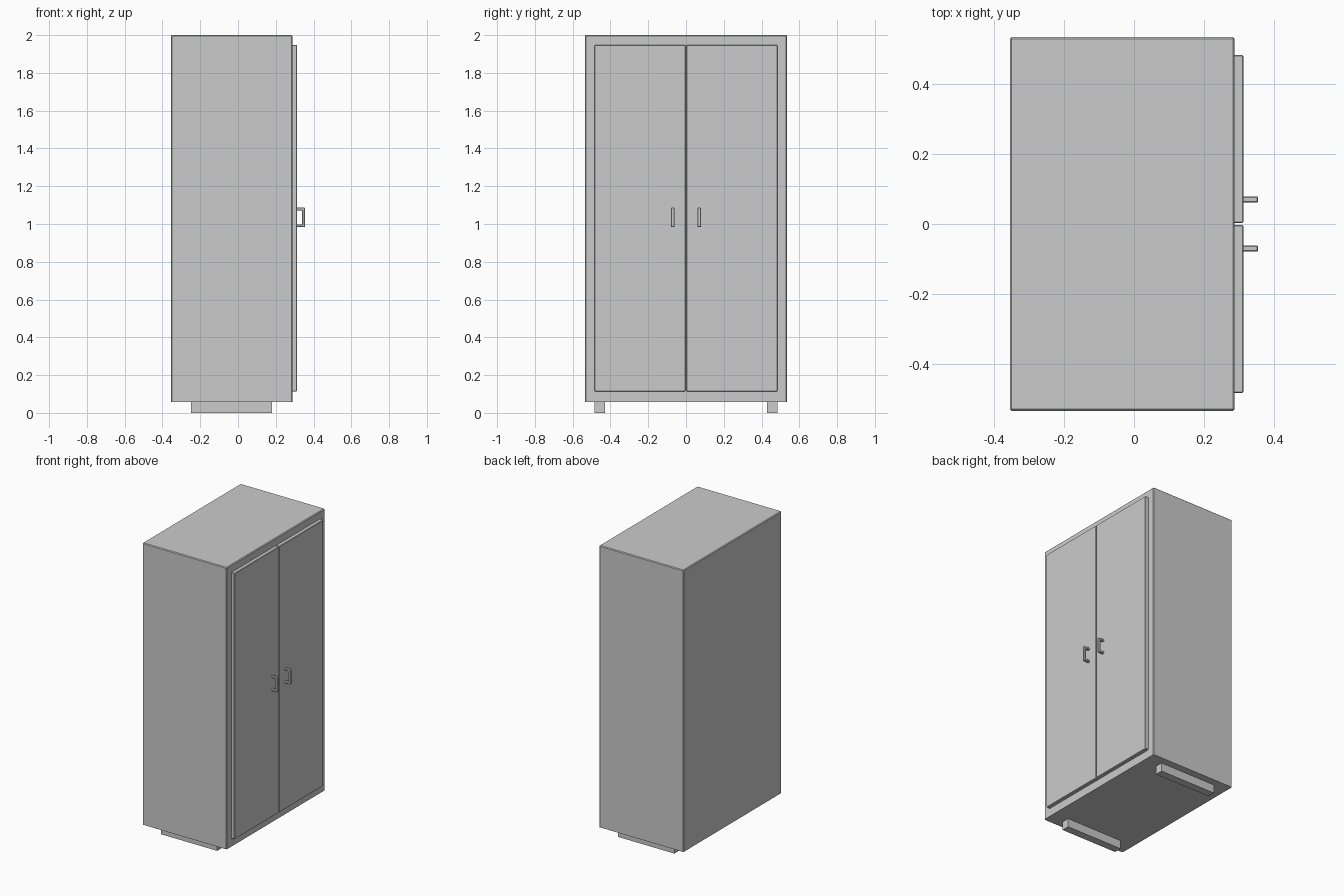
import bpy, bmesh

if "Cube" in bpy.data.objects:
    bpy.data.objects.remove(bpy.data.objects["Cube"])


def finish(name, bm, bevel=0.0, keep=None):
    """Turn a bmesh into an object, bevelling the edges accepted by keep."""
    bmesh.ops.recalc_face_normals(bm, faces=bm.faces)
    if bevel:
        edges = [e for e in bm.edges if keep is None or keep(e)]
        bmesh.ops.bevel(bm, geom=edges, offset=bevel, segments=1,
                        profile=0.5, affect='EDGES')
    mesh = bpy.data.meshes.new(name)
    bm.to_mesh(mesh)
    bm.free()
    obj = bpy.data.objects.new(name, mesh)
    bpy.context.collection.objects.link(obj)
    return obj


def box(name, lo, hi, bevel=0.0, keep=None):
    bm = bmesh.new()
    bmesh.ops.create_cube(bm, size=1)
    for v in bm.verts:
        for i in range(3):
            v.co[i] = hi[i] if v.co[i] > 0 else lo[i]
    return finish(name, bm, bevel, keep)


def handle(name, y):
    """C-shaped pull: profile in the xz plane, extruded along y."""
    x0, x1, z0, z1, t, w = 0.312, 0.355, 0.983, 1.087, 0.015, 0.018
    profile = [(x0, z0), (x1, z0), (x1, z1), (x0, z1),
               (x0, z1 - t), (x1 - t, z1 - t), (x1 - t, z0 + t), (x0, z0 + t)]
    bm = bmesh.new()
    face = bm.faces.new([bm.verts.new((x, y - w / 2, z)) for x, z in profile])
    out = bmesh.ops.extrude_face_region(bm, geom=[face])
    verts = [g for g in out['geom'] if isinstance(g, bmesh.types.BMVert)]
    bmesh.ops.translate(bm, verts=verts, vec=(0, w, 0))
    # leave the ends that meet the door square
    finish(name, bm, 0.003, lambda e: any(v.co.x > x0 + 0.001 for v in e.verts))


# Carcass, with a sharp bottom rim
box("cabinet_body", (-0.355, -0.535, 0.058), (0.288, 0.535, 2.0), 0.005,
    lambda e: any(v.co.z > 1 for v in e.verts))

# Doors, handles and floor runners on both sides
for side, s in (("left", -1), ("right", 1)):
    ys = sorted((s * 0.003, s * 0.484))
    box(side + "_door", (0.287, ys[0], 0.114), (0.313, ys[1], 1.948), 0.003,
        lambda e: any(v.co.x > 0.3 for v in e.verts))
    handle(side + "_handle", s * 0.07)
    ys = sorted((s * 0.43, s * 0.484))
    box(side + "_runner", (-0.25, ys[0], 0.0), (0.18, ys[1], 0.059))
